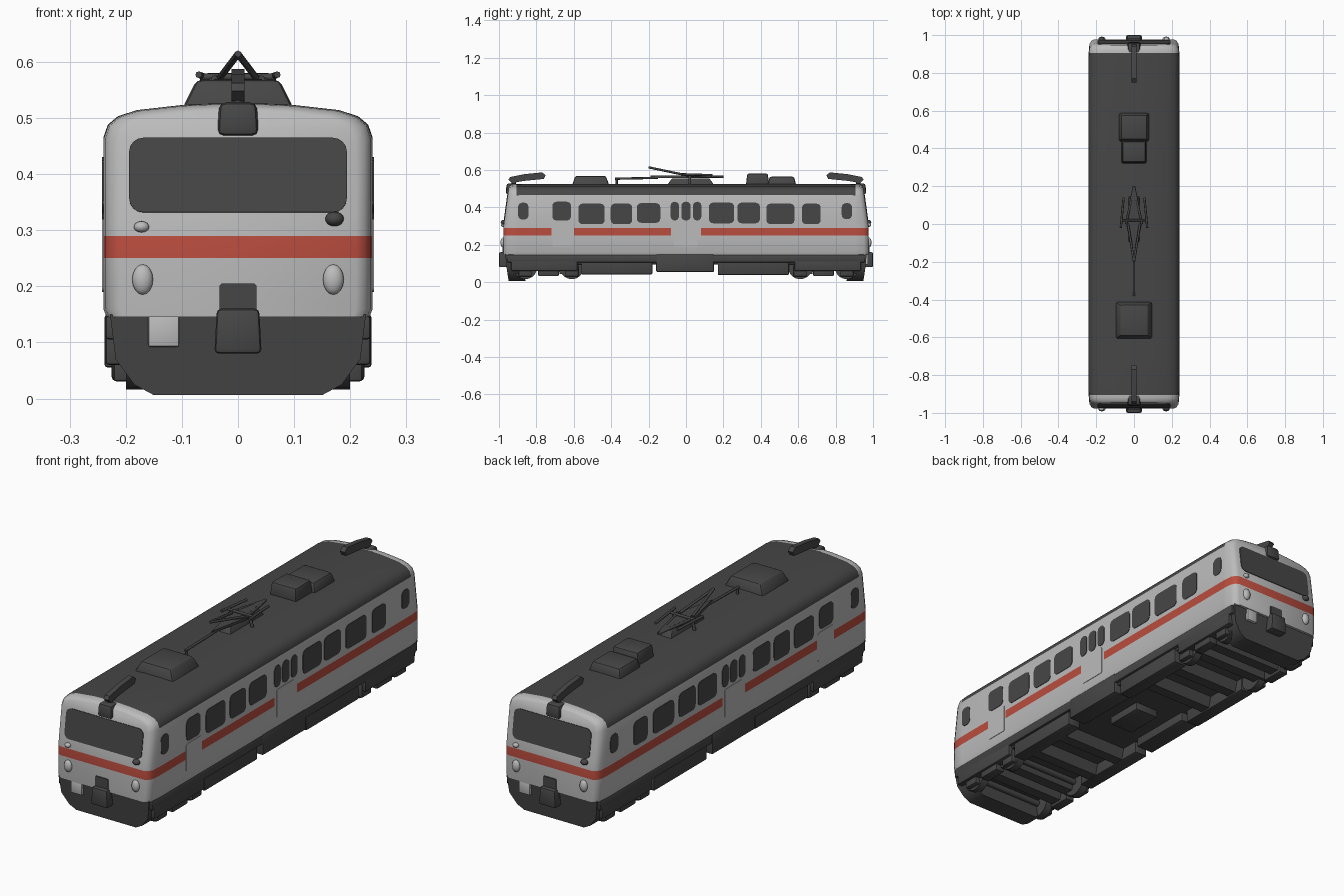
import bpy, bmesh, math
from mathutils import Vector, Matrix

if "Cube" in bpy.data.objects:
    bpy.data.objects.remove(bpy.data.objects["Cube"])


def mat(name, rgb):
    m = bpy.data.materials.new(name)
    m.diffuse_color = (*rgb, 1)
    m.use_nodes = True
    m.node_tree.nodes["Principled BSDF"].inputs["Base Color"].default_value = m.diffuse_color
    return m


LIGHT = mat("light grey", (0.50, 0.50, 0.50))
DARK = mat("dark grey", (0.062, 0.062, 0.062))
RED = mat("stripe red", (0.50, 0.075, 0.05))


def finish(name, bm, mats, angle=30):
    bmesh.ops.recalc_face_normals(bm, faces=bm.faces)
    me = bpy.data.meshes.new(name)
    bm.to_mesh(me)
    bm.free()
    ob = bpy.data.objects.new(name, me)
    bpy.context.collection.objects.link(ob)
    for m in mats:
        me.materials.append(m)
    bpy.ops.object.select_all(action='DESELECT')
    ob.select_set(True)
    bpy.context.view_layer.objects.active = ob
    bpy.ops.object.shade_smooth_by_angle(angle=math.radians(angle))
    return ob


def box(name, x, y, z, m, top=(1, 1), bevel=0.006):
    """Box from ranges, with its top face scaled by `top`."""
    bm = bmesh.new()
    c = [(a[0] + a[1]) / 2 for a in (x, y, z)]
    d = [abs(a[1] - a[0]) for a in (x, y, z)]
    for v in bmesh.ops.create_cube(bm, size=1)["verts"]:
        k = top if v.co.z > 0 else (1, 1)
        v.co = Vector((c[0] + v.co.x * d[0] * k[0], c[1] + v.co.y * d[1] * k[1], c[2] + v.co.z * d[2]))
    if bevel:
        bmesh.ops.bevel(bm, geom=bm.edges[:], offset=bevel, segments=2, affect='EDGES', profile=0.5)
    return finish(name, bm, [m])


def prism(name, pts, vec, m):
    """Polygon extruded along a vector."""
    bm = bmesh.new()
    f = bm.faces.new([bm.verts.new(p) for p in pts])
    r = bmesh.ops.extrude_face_region(bm, geom=[f])
    bmesh.ops.translate(bm, vec=Vector(vec), verts=[g for g in r["geom"] if isinstance(g, bmesh.types.BMVert)])
    # Keep the starting face so the solid is closed at both ends
    if not f.is_valid:
        bm.faces.new(bm.verts[:len(pts)])
    return finish(name, bm, [m])


def plate(name, o, u, v, w, h, r, m, t=0.006):
    """Thin rounded rectangle centred on a surface point o."""
    o, u, v = Vector(o), Vector(u).normalized(), Vector(v).normalized()
    n = u.cross(v)
    pts = []
    for k, (a, b) in enumerate([(1, 1), (-1, 1), (-1, -1), (1, -1)]):
        for i in range(5):
            th = math.pi / 2 * (k + i / 4)
            pts.append(o - n * t / 2 + u * (a * (w / 2 - r) + r * math.cos(th)) + v * (b * (h / 2 - r) + r * math.sin(th)))
    return prism(name, pts, n * t, m)


def bar(name, p, q, r, m, seg=8):
    p, q = Vector(p), Vector(q)
    bm = bmesh.new()
    bmesh.ops.create_cone(bm, cap_ends=True, segments=seg, radius1=r, radius2=r, depth=(q - p).length)
    rot = (q - p).to_track_quat('Z', 'Y').to_matrix().to_4x4()
    bm.transform(Matrix.Translation((p + q) / 2) @ rot)
    return finish(name, bm, [m], 50)


def blob(name, loc, size, m):
    bm = bmesh.new()
    bmesh.ops.create_uvsphere(bm, u_segments=14, v_segments=8, radius=1)
    bm.transform(Matrix.Translation(loc) @ Matrix.Diagonal((*size, 1)))
    return finish(name, bm, [m], 60)


# Body shell: rounded-roof section lofted to raked, rounded ends
half = [(.234, .145), (.24, .16), (.24, .25), (.24, .29), (.24, .33), (.24, .465),
        (.232, .488), (.214, .503), (.18, .514), (.1, .523), (.04, .526)]
section = half + [(-x, z) for x, z in reversed(half)]
SLOPE = 0.136
bm = bmesh.new()
rings = []
ends = [(0, .03), (.008, .014), (.025, .004), (.07, 0)]
for s, (d, inset) in [(-1, e) for e in ends] + [(1, e) for e in reversed(ends)]:
    ring = []
    for x, z in section:
        if z > .3:
            z = .3 + (z - .3) * (1 - inset * 2)
        y = s * (.977 - d - SLOPE * max(0, z - .29))
        ring.append(bm.verts.new((x * (1 - inset / .24), y, z)))
    rings.append(ring)
n = len(section)
for a, b in zip(rings, rings[1:]):
    for i in range(n):
        bm.faces.new((a[i], a[(i + 1) % n], b[(i + 1) % n], b[i]))
for r in (rings[0], rings[-1]):
    for i in range(n // 2 - 1):
        bm.faces.new((r[i], r[i + 1], r[n - 2 - i], r[n - 1 - i]))
# Cuts for roof ends and stripe gaps, then colour by position
for y in (-.905, -.72, -.6, -.08, .08, .905):
    bmesh.ops.bisect_plane(bm, geom=bm.verts[:] + bm.edges[:] + bm.faces[:], plane_co=(0, y, 0), plane_no=(0, 1, 0))
for f in bm.faces:
    c = f.calc_center_median()
    if c.z > .465 and abs(c.y) < .905:
        f.material_index = 1
    elif .25 < c.z < .29 and not (-.72 < c.y < -.6 or -.08 < c.y < .08):
        f.material_index = 2
finish("body_shell", bm, [LIGHT, DARK, RED], 48)

# Side windows and doors
windows = [(-.87, .055, .38, .09), (-.665, .10, .38, .10), (-.505, .14, .365, .11), (-.345, .115, .365, .11),
           (-.2, .125, .37, .105), (-.06, .045, .38, .10), (0, .05, .38, .10), (.06, .045, .38, .10),
           (.19, .135, .37, .11), (.335, .12, .37, .11), (.505, .15, .365, .11), (.67, .10, .365, .11),
           (.86, .055, .38, .085)]
for s in (-1, 1):
    for y, w, z, h in windows:
        plate("side_window", (s * .239, y, z), (0, s, 0), (0, 0, 1), w, h, .022, DARK)
    plate("cab_door", (s * .239, -.66, .255), (0, s, 0), (0, 0, 1), .11, .13, .008, LIGHT)
    plate("centre_door", (s * .239, 0, .255), (0, s, 0), (0, 0, 1), .13, .13, .008, LIGHT)

# End details, rotated half a turn for the rear
for s in (-1, 1):
    P = lambda x, y, z: (-s * x, s * y, z)
    R = lambda a, b: (s * a, s * b)
    X = lambda a, b: (-s * a, -s * b)
    zc = .398
    plate("windscreen", P(0, .977 - SLOPE * (zc - .29), zc), (-s, 0, 0), (0, -s * SLOPE, 1), .388, .134, .025, DARK)
    box("roof_lamp", X(-.037, .037), R(.90, .963), (.468, .528), DARK, (.9, .9), .012)
    for x in (-.17, .17):
        blob("headlamp", P(x, .978, .212), (.019, .014, .027), LIGHT)
    blob("marker_lamp_small", P(-.172, .978, .306), (.014, .012, .01), LIGHT)
    blob("marker_lamp_large", P(.172, .975, .32), (.017, .016, .013), DARK)
    # Coupler and end apron
    plate("coupler_plate", P(0, .978, .175), (-s, 0, 0), (0, 0, 1), .066, .06, .006, DARK)
    box("coupler", X(-.042, .042), R(.93, 1.0), (.08, .16), DARK, (.9, 1), .008)
    apron = [(-.228, .15), (-.218, .07), (-.185, .025), (-.15, .006), (.15, .006), (.185, .025), (.218, .07), (.228, .15)]
    prism("end_apron", [P(x, .958 + .15 * min(0, z - .07) + .008 * (z > .1), z) for x, z in apron], (0, -s * .09, 0), DARK)
    box("step_box", X(-.16, -.105), R(.93, .974), (.092, .148), LIGHT, (1, 1), .004)
    # Roof horn: slim lens-shaped fairing
    horn = [(.95, .548), (.93, .53), (.87, .541), (.76, .552), (.75, .572), (.77, .587), (.86, .578), (.94, .562)]
    prism("roof_horn", [P(-.012, y, z) for y, z in horn], (s * -.024, 0, 0), DARK)
    bar("horn_post", P(0, .92, .515), P(0, .92, .545), .012, DARK)

# Roof boxes
box("roof_unit_front", (-.1, .1), (-.61, -.41), (.515, .568), DARK, (.74, .82), .01)
box("roof_unit_rear", (-.082, .082), (.435, .59), (.515, .564), DARK, (.84, .84), .01)
box("roof_unit_rear_tall", (-.067, .067), (.32, .445), (.515, .58), DARK, (.92, .88), .008)

# Pantograph: folded diamond with bow and drive rod
box("pantograph_base", (-.03, .03), (-.1, .15), (.52, .555), DARK, (.6, .8), .004)
prism("pantograph_diamond", [(0, -.19, .557), (.042, 0, .557), (0, .2, .557), (-.042, 0, .557)], (0, 0, .012), DARK)
for s in (-1, 1):
    bar("pantograph_upper_arm", (0, -.2, .614), (s * .032, 0, .572), .006, DARK)
    bar("pantograph_side_arm", (s * .042, 0, .57), (0, .2, .562), .006, DARK)
    bar("pantograph_shoe", (s * .07, -.02, .577), (s * .055, .14, .572), .006, DARK)
    bar("pantograph_foot", (s * .06, .02, .515), (s * .045, .02, .57), .007, DARK)
bar("pantograph_cross_bar", (-.068, .02, .573), (.068, .02, .573), .006, DARK)
bar("pantograph_rod", (0, -.38, .553), (0, -.15, .558), .006, DARK)
bar("pantograph_rod_post", (0, -.37, .515), (0, -.37, .555), .006, DARK)

# Underframe: floor, cross beams and side gear
box("floor", (-.22, .22), (-.93, .93), (.095, .15), DARK)
for y in (-.75, -.65, -.48, -.3, .3, .48, .65, .75):
    box("cross_beam", (-.2, .2), (y - .025, y + .025), (.045, .1), DARK, (1, 1.6), 0)
box("centre_gear", (-.06, .06), (-.09, .09), (.06, .1), DARK)
for s in (-1, 1):
    box("side_sill", (s * .19, s * .236), (-.955, .955), (.105, .148), DARK)
    box("centre_locker", (s * .15, s * .238), (-.16, .15), (.055, .15), DARK)
    box("front_locker", (s * .16, s * .225), (-.56, -.18), (.042, .14), DARK)
    box("rear_locker", (s * .16, s * .225), (.17, .55), (.038, .14), DARK)
    for e in (-1, 1):
        box("bogie_frame", (s * .185, s * .236), (e * .58, e * .935), (.06, .125), DARK)
        box("bogie_spring", (s * .18, s * .225), (e * .68, e * .79), (.032, .08), DARK)
        for y in (.61, .86):
            bar("wheel", (s * .165, e * y, .08), (s * .2, e * y, .08), .064, DARK, 20)
            box("axle_box", (s * .185, s * .222), (e * (y - .035), e * (y + .035)), (.03, .09), DARK)
for e in (-1, 1):
    for y in (.61, .86):
        bar("axle", (-.17, e * y, .08), (.17, e * y, .08), .014, DARK, 10)
